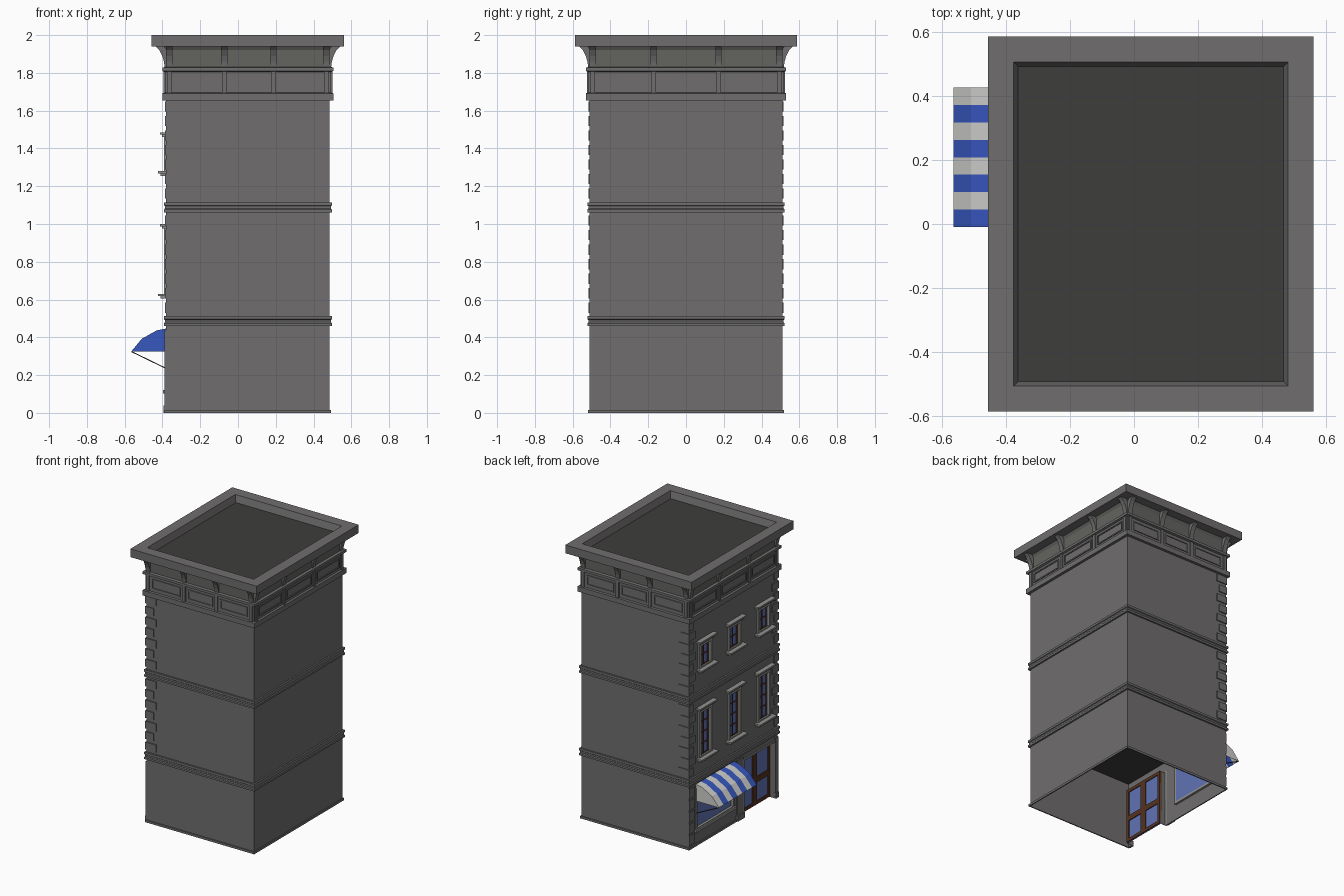
import bpy, bmesh, math

if "Cube" in bpy.data.objects:
    bpy.data.objects.remove(bpy.data.objects["Cube"])

def mat(name, r, g, b):
    m = bpy.data.materials.new(name)
    m.diffuse_color = (r, g, b, 1)
    m.use_nodes = True
    m.node_tree.nodes["Principled BSDF"].inputs["Base Color"].default_value = m.diffuse_color
    return m

STONE = mat("stone grey", .16, .154, .154)
COVE = mat("shadow grey", .125, .125, .115)
ROOF = mat("roof charcoal", .047, .047, .046)
TRIM = mat("trim light grey", .29, .29, .28)
GLASS = mat("glass blue", .117, .174, .46)
WOOD = mat("wood brown", .09, .032, .015)
BLUE = mat("awning blue", .038, .095, .52)
WHITE = mat("awning white", .62, .62, .6)

X0, X1, HY = -.38, .485, .51          # body footprint

def finish(name, bm, *mats):
    me = bpy.data.meshes.new(name)
    bmesh.ops.recalc_face_normals(bm, faces=bm.faces)
    bm.to_mesh(me)
    bm.free()
    for m in mats:
        me.materials.append(m)
    ob = bpy.data.objects.new(name, me)
    bpy.context.collection.objects.link(ob)
    return ob

def face(bm, pts, mi=0):
    f = bm.faces.new([bm.verts.new(p) for p in pts])
    f.material_index = mi
    return f

def prism(bm, a, b):
    """closed solid between two matching point loops"""
    va, vb = [bm.verts.new(p) for p in a], [bm.verts.new(p) for p in b]
    n = len(a)
    bm.faces.new(va[::-1])
    bm.faces.new(vb)
    for i in range(n):
        bm.faces.new((va[i], va[(i + 1) % n], vb[(i + 1) % n], vb[i]))

def on_side(side, u, o, z):
    """u along the wall, o outward from it"""
    return {"front": (u, -HY - o, z), "back": (u, HY + o, z),
            "left": (X0 - o, u, z), "right": (X1 + o, u, z)}[side]

def boxes(name, material, items):
    """items: (side, u0, u1, o0, o1, z0, z1)"""
    bm = bmesh.new()
    for s, u0, u1, o0, o1, z0, z1 in items:
        loop = [(o0, z0), (o1, z0), (o1, z1), (o0, z1)]
        prism(bm, [on_side(s, u0, *p) for p in loop], [on_side(s, u1, *p) for p in loop])
    return finish(name, bm, material)

def sweep(name, material, profile):
    """profile of (offset, z) carried round the footprint"""
    bm = bmesh.new()
    rings = []
    for o, z in profile:
        rings.append([bm.verts.new(p) for p in ((X0 - o, -HY - o, z), (X1 + o, -HY - o, z),
                                                (X1 + o, HY + o, z), (X0 - o, HY + o, z))])
    for a, b in zip(rings, rings[1:]):
        for i in range(4):
            j = (i + 1) % 4
            bm.faces.new((a[i], a[j], b[j], b[i]))
    return finish(name, bm, material)

def frame(side, u0, u1, z0, z1, w, o0, o1):
    return [(side, u0, u0 + w, o0, o1, z0, z1), (side, u1 - w, u1, o0, o1, z0, z1),
            (side, u0 + w, u1 - w, o0, o1, z0, z0 + w), (side, u0 + w, u1 - w, o0, o1, z1 - w, z1)]

# openings in the street wall: y0, y1, z0, z1, depth
WIN_Y = (-.345, -.01, .325)
DOOR = (-.475, -.125, 0, .41, .04)
SHOP = (.0, .425, .12, .42, .012)
WINS = [(c - .055, c + .055, z0, z1, .015) for c in WIN_Y for z0, z1 in ((.63, .95), (1.28, 1.435))]
OPEN = [DOOR, SHOP] + WINS

# walls, open underneath, with pierced street wall
bm = bmesh.new()
TOP = 1.95
face(bm, [(X0, -HY, 0), (X1, -HY, 0), (X1, -HY, TOP), (X0, -HY, TOP)])
face(bm, [(X1, -HY, 0), (X1, HY, 0), (X1, HY, TOP), (X1, -HY, TOP)])
face(bm, [(X1, HY, 0), (X0, HY, 0), (X0, HY, TOP), (X1, HY, TOP)])
ys = sorted({-HY, HY} | {v for o in OPEN for v in o[:2]})
zs = sorted({0, TOP} | {v for o in OPEN for v in o[2:4]})
for ya, yb in zip(ys, ys[1:]):
    for za, zb in zip(zs, zs[1:]):
        yc, zc = (ya + yb) / 2, (za + zb) / 2
        if not any(o[0] < yc < o[1] and o[2] < zc < o[3] for o in OPEN):
            face(bm, [(X0, yb, za), (X0, ya, za), (X0, ya, zb), (X0, yb, zb)])
for y0, y1, z0, z1, d in OPEN:        # reveals
    c = [(y0, z0), (y1, z0), (y1, z1), (y0, z1)]
    for (a, b), (e, f) in zip(c, c[1:] + c[:1]):
        if not b == f == 0:
            face(bm, [(X0, a, b), (X0, e, f), (X0 + d, e, f), (X0 + d, a, b)])
bmesh.ops.remove_doubles(bm, verts=bm.verts, dist=1e-5)
finish("walls", bm, STONE)

# glass
boxes("glass", GLASS, [("left", y0, y1, -d - .003, -d, z0, z1) for y0, y1, z0, z1, d in OPEN])

# ceiling of the ground floor and roof deck
for name, z, o in (("ground_ceiling", .49, -.001), ("roof_deck", 1.95, -.015)):
    bm = bmesh.new()
    face(bm, [(X0 - o, -HY - o, z), (X1 + o, -HY - o, z), (X1 + o, HY + o, z), (X0 - o, HY + o, z)])
    finish(name, bm, ROOF)

# string courses and crown
for i, z in enumerate((.46, 1.062)):
    sweep(f"string_course_{i}", STONE, [(0, z), (.012, z), (.012, z + .014), (.007, z + .02),
          (.007, z + .032), (.012, z + .036), (.012, z + .052), (0, z + .052)])
sweep("frieze_lower_moulding", STONE, [(0, 1.655), (.02, 1.655), (.02, 1.692), (.006, 1.695)])
sweep("frieze", STONE, [(.006, 1.69), (.006, 1.81)])
sweep("frieze_upper_moulding", STONE, [(.006, 1.805), (.02, 1.81), (.02, 1.828), (.002, 1.832)])
sweep("cove", COVE, [(.002, 1.83), (.002, 1.92), (.012, 1.94)])
sweep("cornice", STONE, [(0, 1.94), (.077, 1.94), (.077, 2), (-.003, 2), (-.017, 1.95)])

# plinth, left out at the door
boxes("plinth", STONE, [("front", X0 - .008, X1 + .008, 0, .008, 0, .016), ("back", X0 - .008, X1 + .008, 0, .008, 0, .016),
      ("right", -HY, HY, 0, .008, 0, .016), ("left", DOOR[1], HY, 0, .008, 0, .016), ("left", -HY, DOOR[0], 0, .008, 0, .016)])

# brackets, frieze piers and framed panels on all sides
XC, YC = (-.363, -.072, .188, .468), (-.493, -.172, .172, .493)
piers, panels = [], []
bm = bmesh.new()
prof = [(0, 1.83), (.008, 1.83), (.012, 1.86), (.021, 1.89), (.036, 1.92), (.056, 1.94), (0, 1.94)]
for s, cs in (("front", XC), ("back", XC), ("left", YC), ("right", YC)):
    for c in cs:
        prism(bm, [on_side(s, c - .017, *p) for p in prof], [on_side(s, c + .017, *p) for p in prof])
        piers.append((s, c - .012, c + .012, .004, .014, 1.693, 1.807))
    for a, b in zip(cs, cs[1:]):
        panels += frame(s, a + .03, b - .03, 1.715, 1.788, .009, .004, .012)
finish("brackets", bm, STONE)
boxes("frieze_piers", STONE, piers)
boxes("frieze_panels", STONE, panels)

# quoins wrapping the street corners, alternately long and short
bm = bmesh.new()
for sy in (-1, 1):
    for base in (.53, 1.135):
        for k in range(7):
            z, lx, ly = base + k * .0768, (.08, .06)[k % 2], (.045, .065)[k % 2]
            q = [(X0 - .007, sy * (HY + .007)), (X0 + lx, sy * (HY + .007)),
                 (X0 + lx, sy * (HY - .005)), (X0 + .005, sy * (HY - .005)),
                 (X0 + .005, sy * (HY - ly)), (X0 - .007, sy * (HY - ly))]
            prism(bm, [(x, y, z) for x, y in q], [(x, y, z + .054) for x, y in q])
finish("quoins", bm, STONE)

# ground floor pier blocks and pilasters beside the door
boxes("pier_blocks", STONE, [("left", .45, HY, 0, .006, .03 + k * .085, .1 + k * .085) for k in range(5)])
boxes("door_pilasters", STONE, [("left", -.11, -.04, 0, .008, 0, .44), ("left", -.115, -.035, 0, .014, 0, .04),
      ("left", -HY, -.478, 0, .008, 0, .44), ("left", -HY, -.476, 0, .014, 0, .04)])

# window surrounds, hoods, sills and glazing bars
trim, bars = [], []
for y0, y1, z0, z1, d in WINS:
    c = (y0 + y1) / 2
    trim += frame("left", y0 - .022, y1 + .022, z0 - .012, z1 + .025, .022, 0, .012)
    trim += [("left", c - .1, c + .1, 0, .034, z1 + .038, z1 + .05), ("left", c - .09, c + .09, 0, .022, z1 + .025, z1 + .038),
             ("left", c - .098, c + .098, 0, .044, z0 - .012, z0), ("left", c - .085, c + .085, 0, .03, z0 - .025, z0 - .012)]
    bars += frame("left", y0, y1, z0, z1, .008, -d, -d + .006)
    n = 4 if z1 - z0 > .2 else 2
    bars += [("left", c - .004, c + .004, -d, -d + .006, z0, z1)]
    bars += [("left", y0, y1, -d, -d + .005, z0 + (z1 - z0) * k / n - .004, z0 + (z1 - z0) * k / n + .004) for k in range(1, n)]
boxes("window_surrounds", TRIM, trim)
boxes("window_bars", WOOD, bars)
y0, y1, z0, z1, d = SHOP
boxes("shop_window_frame", TRIM, frame("left", y0 - .01, y1 + .01, z0 - .01, z1, .016, -.016, .006)
      + [("left", y0 - .02, y1 + .02, 0, .016, z0 - .018, z0)])

# double door, two panes per leaf, seen from both sides
y0, y1, z0, z1, d = DOOR
c, door = (y0 + y1) / 2, []
for a, b in ((y0, c), (c, y1)):
    door += frame("left", a, b, .005, z1, .024, -d - .009, -d + .006)
    door += [("left", a, b, -d - .009, -d + .006, .165, .205)]
boxes("door_leaves", WOOD, door)
boxes("door_surround", TRIM, [("left", y1, y1 + .012, 0, .006, 0, z1 + .012), ("left", y0, y1, 0, .006, z1, z1 + .012)])

# striped awning with end caps and struts
A0, A1, N = -.01, .428, 8
arc = [(0, .447), (.05, .437), (.13, .392), (.185, .325)]
bm = bmesh.new()
for k in range(N):
    a, b = A0 + (A1 - A0) * k / N, A0 + (A1 - A0) * (k + 1) / N
    for p, q in zip(arc, arc[1:]):
        face(bm, [on_side("left", a, *p), on_side("left", b, *p), on_side("left", b, *q), on_side("left", a, *q)], k % 2)
for y, mi in ((A0, 0), (A1, 1)):
    face(bm, [on_side("left", y, *p) for p in arc + [(0, .325)]], mi)
bmesh.ops.remove_doubles(bm, verts=bm.verts, dist=1e-5)
finish("awning", bm, BLUE, WHITE)
bm = bmesh.new()
for y in (A0 + .003, A1 - .003):
    s = [(-.003, 0), (.003, 0), (.003, .006), (-.003, .006)]
    prism(bm, [on_side("left", y + u, 0, .232 + v) for u, v in s], [on_side("left", y + u, .183, .321 + v) for u, v in s])
finish("awning_struts", bm, ROOF)
